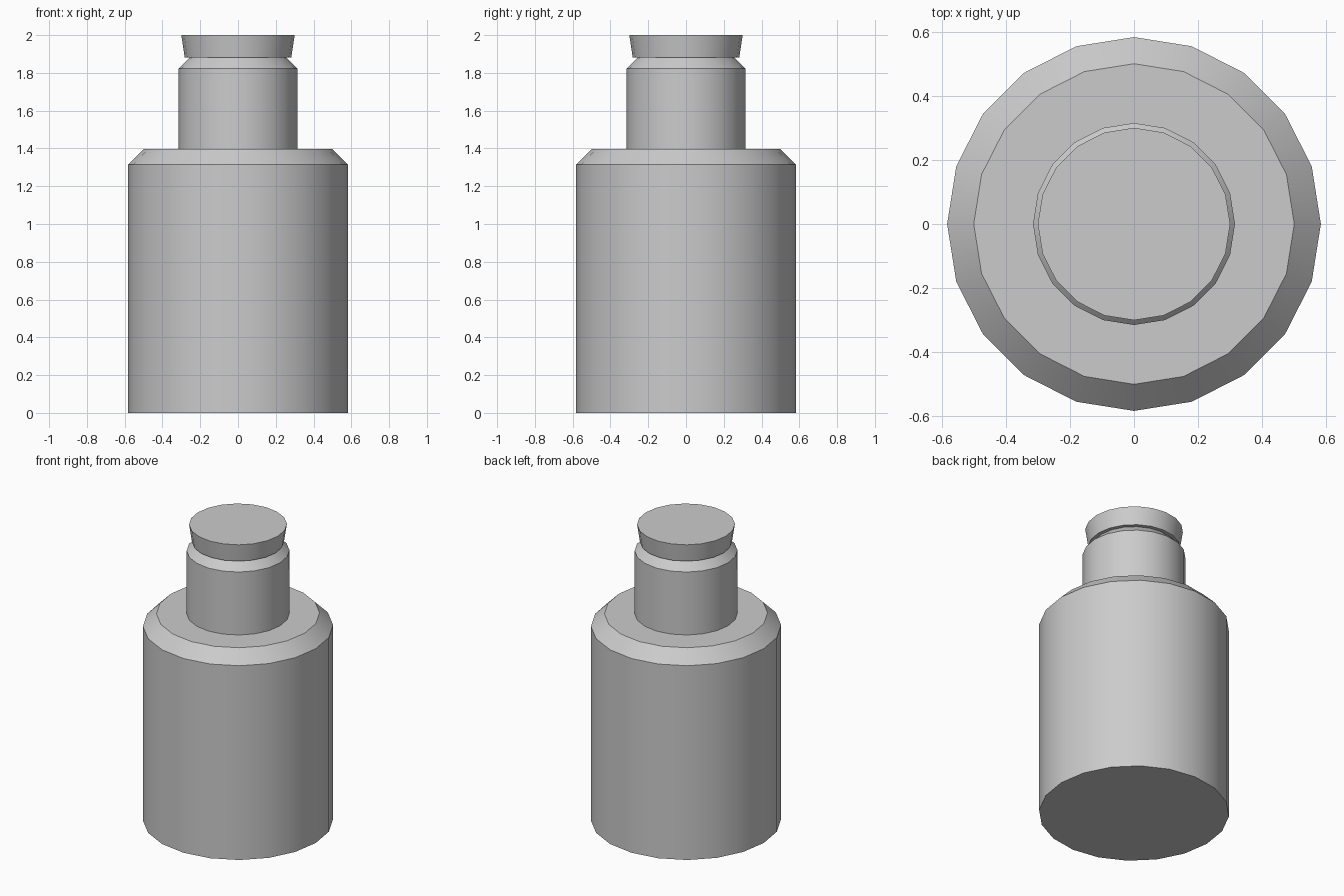
import bpy, bmesh, math

if "Cube" in bpy.data.objects:
    bpy.data.objects.remove(bpy.data.objects["Cube"])

SIDES = 20


def lathe(name, profile):
    """Revolve (radius, height) points into a closed, capped solid."""
    bm = bmesh.new()
    rings = []
    for r, z in profile:
        rings.append([bm.verts.new((r * math.cos(math.tau * i / SIDES),
                                    r * math.sin(math.tau * i / SIDES), z))
                      for i in range(SIDES)])
    for low, high in zip(rings, rings[1:]):
        for i in range(SIDES):
            j = (i + 1) % SIDES
            bm.faces.new((low[i], low[j], high[j], high[i]))
    bm.faces.new(rings[0][::-1])
    bm.faces.new(rings[-1])
    mesh = bpy.data.meshes.new(name)
    bm.to_mesh(mesh)
    bm.free()
    obj = bpy.data.objects.new(name, mesh)
    bpy.context.collection.objects.link(obj)
    bpy.ops.object.select_all(action='DESELECT')
    obj.select_set(True)
    bpy.context.view_layer.objects.active = obj
    bpy.ops.object.shade_smooth_by_angle(angle=math.radians(30))
    return obj


# Bottle: body, bevelled shoulder, neck and bevelled lip
lathe("bottle", [(0.583, 0), (0.583, 1.314), (0.5, 1.397),
                 (0.315, 1.397), (0.315, 1.823), (0.257, 1.881)])

# Stopper: flares outward towards the top
lathe("stopper", [(0.282, 1.881), (0.30, 2.0)])
